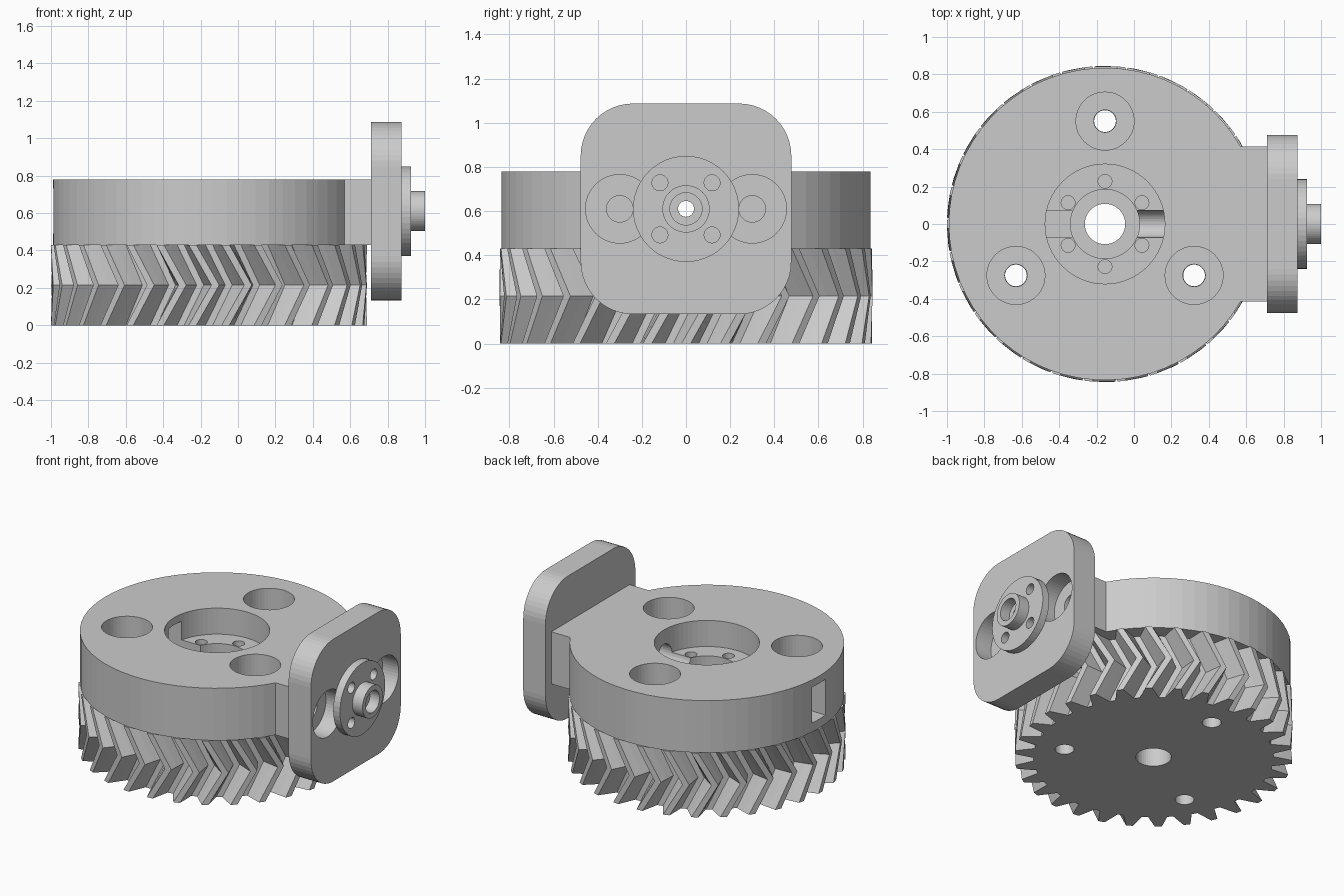
import bpy, bmesh
from math import sin, cos, pi, radians, asin

if "Cube" in bpy.data.objects:
    bpy.data.objects.remove(bpy.data.objects["Cube"])

CX = -0.155          # gear / disc axis
AZ = 0.61            # height of the side port axis


def circle(r, cu=0.0, cv=0.0, n=48):
    return [(cu + r * cos(2 * pi * i / n), cv + r * sin(2 * pi * i / n)) for i in range(n)]


def loft(name, rings):
    """Skin a stack of equal closed rings and cap both ends."""
    bm = bmesh.new()
    vs = [[bm.verts.new(p) for p in ring] for ring in rings]
    n = len(vs[0])
    for a, b in zip(vs, vs[1:]):
        for i in range(n):
            j = (i + 1) % n
            bm.faces.new((a[i], a[j], b[j], b[i]))
    bm.faces.new(vs[0][::-1])
    bm.faces.new(vs[-1])
    bmesh.ops.recalc_face_normals(bm, faces=bm.faces)
    me = bpy.data.meshes.new(name)
    bm.to_mesh(me)
    bm.free()
    ob = bpy.data.objects.new(name, me)
    bpy.context.collection.objects.link(ob)
    return ob


def prism(name, pts, w0, w1, axis='Z'):
    """Extrude a 2D outline along Z (outline in XY) or X (outline in YZ)."""
    put = (lambda u, v, w: (u, v, w)) if axis == 'Z' else (lambda u, v, w: (w, u, v))
    return loft(name, [[put(u, v, w) for u, v in pts] for w in (w0, w1)])


def combine(ob, tool, op='DIFFERENCE'):
    m = ob.modifiers.new(op, 'BOOLEAN')
    m.operation, m.object, m.solver = op, tool, 'EXACT'
    bpy.context.view_layer.objects.active = ob
    bpy.ops.object.modifier_apply(modifier=m.name)
    bpy.data.objects.remove(tool, do_unlink=True)


def drill(ob, r, u, v, w0, w1, axis='Z', n=48):
    combine(ob, prism("cutter", circle(r, u, v, n), w0, w1, axis))


def ring_points(r, count, start):
    return [(CX + r * cos(radians(start + 360 / count * i)),
             r * sin(radians(start + 360 / count * i))) for i in range(count)]


bolts = ring_points(0.55, 3, 90)

# herringbone gear
TEETH, TWIST = 30, radians(8.3)
TOOTH = [(-4.5, 0.73), (-2.8, 0.79), (-1.4, 0.845), (1.4, 0.845), (2.8, 0.79), (4.5, 0.73)]


def gear_ring(z, turn):
    pts = []
    for t in range(TEETH):
        for deg, r in TOOTH:
            a = radians(t * 360 / TEETH + deg) + turn
            pts.append((CX + r * cos(a), r * sin(a), z))
    return pts


gear = loft("herringbone_gear", [gear_ring(0, 0), gear_ring(0.215, TWIST), gear_ring(0.43, 0)])
drill(gear, 0.108, CX, 0, -0.1, 0.6)
for x, y in bolts:
    drill(gear, 0.058, x, y, -0.1, 0.6, n=32)

# upper disc with side tab, one outline
R, TAB = 0.835, 0.415
a0 = asin(TAB / R)
outline = [(CX + R * cos(a0 + (2 * pi - 2 * a0) * i / 56), R * sin(a0 + (2 * pi - 2 * a0) * i / 56))
           for i in range(57)]
outline += [(0.76, -TAB), (0.76, TAB)]
body = prism("hub_body", outline, 0.43, 0.78)

# rounded square flange plate
H, C = 0.477, 0.237
plate_pts = []
for k, (su, sv) in enumerate([(1, 1), (-1, 1), (-1, -1), (1, -1)]):
    for i in range(13):
        a = pi / 2 * (k + i / 12)
        plate_pts.append((su * (H - C) + C * cos(a), AZ + sv * (H - C) + C * sin(a)))
combine(body, prism("plate", plate_pts, 0.71, 0.875, 'X'), 'UNION')

# flange bolt recesses, partly covered by the boss
for s in (-1, 1):
    drill(body, 0.155, s * 0.30, AZ, 0.755, 0.95, 'X')
    drill(body, 0.06, s * 0.30, AZ, 0.60, 0.95, 'X', 32)

# stepped boss on the flange
combine(body, prism("boss", circle(0.24, 0, AZ), 0.875, 0.925, 'X'), 'UNION')
combine(body, prism("nozzle", circle(0.107, 0, AZ), 0.90, 1.0, 'X'), 'UNION')
for u in (-0.118, 0.118):
    for v in (-0.118, 0.118):
        drill(body, 0.036, u, AZ + v, 0.80, 1.1, 'X', 24)

# central stepped bore and its screw holes
drill(body, 0.32, CX, 0, 0.605, 0.9, n=64)
drill(body, 0.185, CX, 0, 0.3, 0.9)
for x, y in ring_points(0.228, 6, 30):
    drill(body, 0.037, x, y, 0.47, 0.9, n=24)

# counterbored mounting holes
for x, y in bolts:
    drill(body, 0.155, x, y, 0.54, 0.9)
    drill(body, 0.06, x, y, 0.3, 0.9, n=32)

# side port: wide channel, narrow throat, wide mouth
drill(body, 0.073, 0, AZ, CX, 0.60, 'X', 32)
drill(body, 0.036, 0, AZ, 0.3, 1.1, 'X', 32)
drill(body, 0.073, 0, AZ, 0.93, 1.1, 'X', 32)

# rectangular slot opposite the port
slot = [(-0.07, AZ - 0.12), (0.07, AZ - 0.12), (0.07, AZ + 0.12), (-0.07, AZ + 0.12)]
combine(body, prism("slot", slot, -1.1, CX, 'X'))
